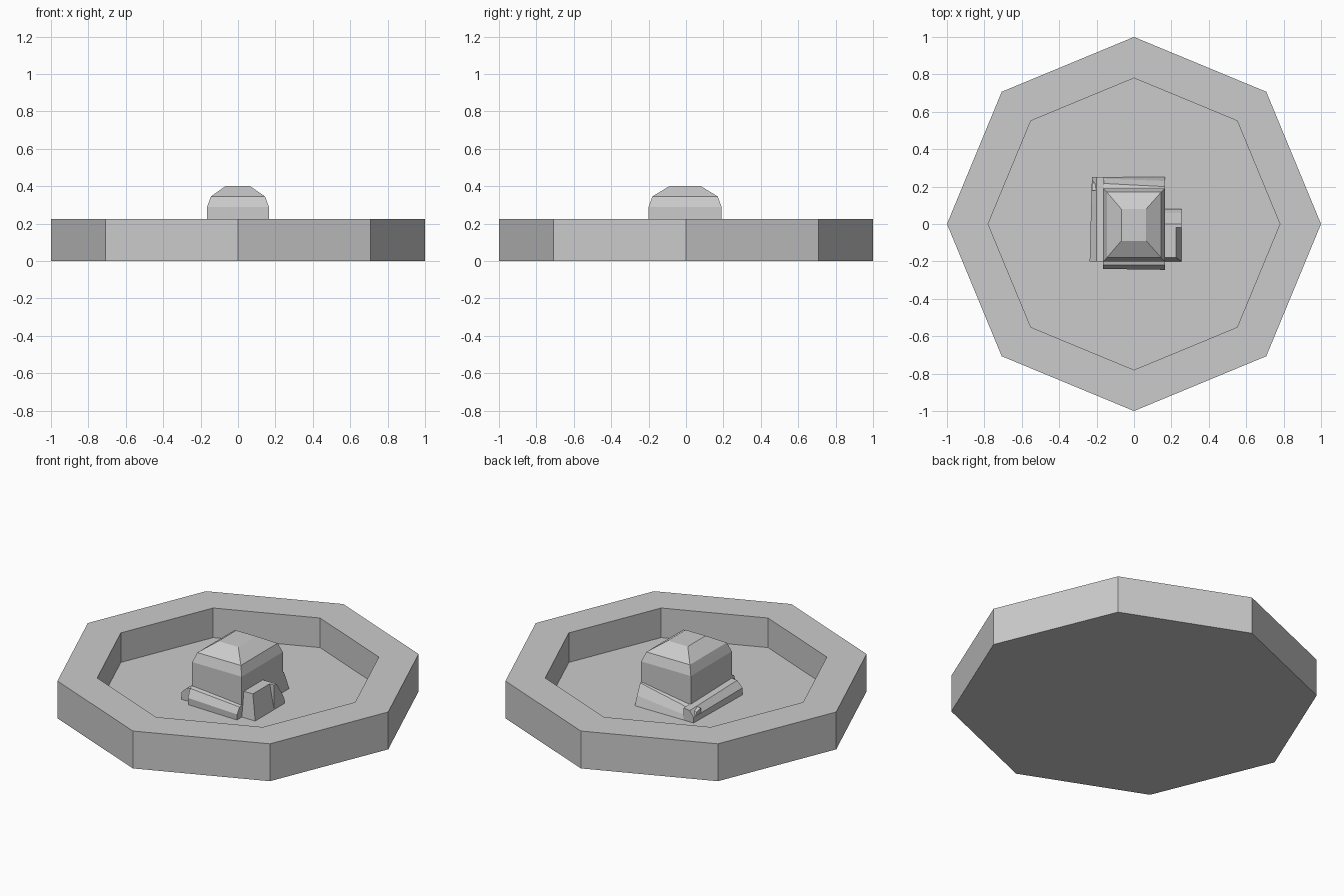
import bpy, bmesh
from math import cos, sin, pi

if "Cube" in bpy.data.objects:
    bpy.data.objects.remove(bpy.data.objects["Cube"])

FLOOR = 0.047


def make(name, verts, faces):
    me = bpy.data.meshes.new(name)
    me.from_pydata(verts, [], faces)
    bm = bmesh.new()
    bm.from_mesh(me)
    bmesh.ops.recalc_face_normals(bm, faces=bm.faces)
    bm.to_mesh(me)
    bm.free()
    ob = bpy.data.objects.new(name, me)
    bpy.context.collection.objects.link(ob)
    return ob


def loft(name, rings):
    """Join rings of equal length with quads and cap both ends."""
    n = len(rings[0])
    verts = [v for r in rings for v in r]
    faces = [(k * n + i, k * n + (i + 1) % n, (k + 1) * n + (i + 1) % n, (k + 1) * n + i)
             for k in range(len(rings) - 1) for i in range(n)]
    last = (len(rings) - 1) * n
    faces += [tuple(range(n)), tuple(range(last, last + n))]
    return make(name, verts, faces)


def octagon(r, z):
    return [(r * cos(i * pi / 4), r * sin(i * pi / 4), z) for i in range(8)]


def rect(x0, x1, y0, y1, z):
    return [(x0, y0, z), (x1, y0, z), (x1, y1, z), (x0, y1, z)]


# Octagonal basin with flat rim and recessed floor
loft("basin", [octagon(1, 0), octagon(1, 0.225), octagon(0.78, 0.225), octagon(0.78, FLOOR)])

# Central plinth with double-chamfered top
loft("plinth", [rect(-0.165, 0.165, -0.2, 0.19, FLOOR - 0.01),
                rect(-0.165, 0.165, -0.2, 0.19, 0.29),
                rect(-0.145, 0.145, -0.18, 0.17, 0.345),
                rect(-0.068, 0.065, -0.09, 0.08, 0.4)])


# Sloping stones around the foot: cross-sections at each end
def along_x(name, x0, x1, p0, p1):
    loft(name, [[(x0, y, z) for y, z in p0], [(x1, y, z) for y, z in p1]])


def along_y(name, y0, y1, p0, p1):
    loft(name, [[(x, y0, z) for x, z in p0], [(x, y1, z) for x, z in p1]])


B = FLOOR - 0.005
along_x("front_stone", -0.165, 0.165,
        [(-0.19, B), (-0.19, 0.15), (-0.22, 0.14), (-0.24, 0.09), (-0.235, B)],
        [(-0.19, B), (-0.19, 0.12), (-0.22, 0.115), (-0.245, 0.08), (-0.245, B)])
along_x("back_stone", -0.225, 0.165,
        [(0.18, B), (0.18, 0.11), (0.22, 0.10), (0.245, 0.07), (0.25, B)],
        [(0.18, B), (0.18, 0.17), (0.2, 0.165), (0.23, 0.1), (0.252, B)])
along_y("left_stone", -0.2, 0.25,
        [(-0.16, B), (-0.16, 0.13), (-0.2, 0.125), (-0.237, 0.09), (-0.235, B)],
        [(-0.16, B), (-0.16, 0.12), (-0.2, 0.115), (-0.225, 0.08), (-0.225, B)])

# Taller stone on the right with a sloping back shoulder
loft("right_stone", [rect(0.155, 0.255, -0.2, 0.0, B),
                     rect(0.155, 0.225, -0.18, 0.0, 0.195)])
shoulder = [(-0.02, B), (-0.02, 0.195), (0.0, 0.195), (0.06, 0.11), (0.08, 0.07), (0.08, B)]
along_x("right_shoulder", 0.155, 0.254, shoulder, shoulder)
